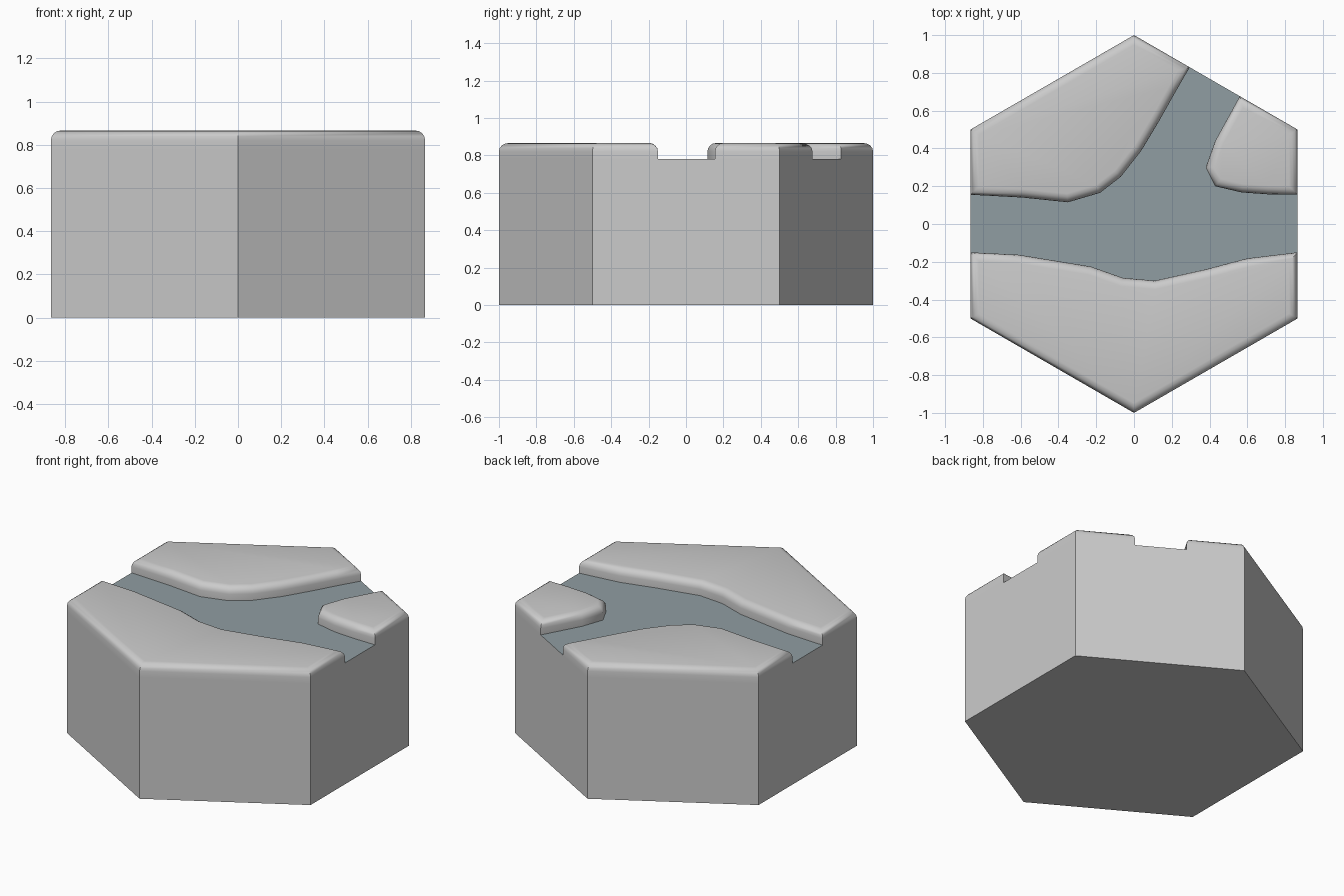
import bpy, bmesh, math
from mathutils import Vector

if "Cube" in bpy.data.objects:
    bpy.data.objects.remove(bpy.data.objects["Cube"])

W = math.sqrt(3) / 2      # hexagon half width
FLOOR, TOP, R = 0.78, 0.866, 0.045

# River bank lines, seen from above
south = [(-W, -.15), (-.61, -.163), (-.23, -.225), (-.06, -.285), (.11, -.30),
         (.38, -.24), (.60, -.182), (W, -.15)]
east = [(W, .155), (.71, .157), (.57, .167), (.43, .20), (.38, .30),
        (.43, .44), (.56, 1 - .56 / math.sqrt(3))]
north = [(.295, 1 - .295 / math.sqrt(3)), (.22, .70), (.13, .54), (.04, .39),
         (-.07, .25), (-.18, .165), (-.35, .115), (-.59, .14), (-W, .155)]

# Counter-clockwise outlines of the three raised banks
banks = [
    [(-W, -.5), (0, -1), (W, -.5)] + south[::-1],
    [(W, .5)] + east[::-1] + [],
    [(0, 1), (-W, .5)] + north[::-1],
]
banks[1] = [east[0], (W, .5)] + east[:0:-1]


def inset(points, d):
    """Shrink a counter-clockwise outline by d with mitred corners."""
    pts = [Vector(p) for p in points]
    out = []
    for i, p in enumerate(pts):
        a = (p - pts[i - 1]).normalized()
        b = (pts[(i + 1) % len(pts)] - p).normalized()
        na, nb = Vector((-a.y, a.x)), Vector((-b.y, b.x))
        out.append(p + (na + nb) * d / (1 + na.dot(nb)))
    return out


def ring(bm, points, z):
    return [bm.verts.new((p[0], p[1], z)) for p in points]


def bridge(bm, low, high):
    n = len(low)
    for i in range(n):
        j = (i + 1) % n
        bm.faces.new((low[i], low[j], high[j], high[i]))


def finish(bm, name):
    mesh = bpy.data.meshes.new(name)
    bm.to_mesh(mesh)
    bm.free()
    obj = bpy.data.objects.new(name, mesh)
    bpy.context.collection.objects.link(obj)
    return obj


# Hexagonal block below the river level, with the banks joined on top
bm = bmesh.new()
outer = [(-W, -.5), (0, -1), (W, -.5), south[-1], east[0], (W, .5),
         east[-1], north[0], (0, 1), (-W, .5), north[-1], south[0]]
base = ring(bm, outer, 0)
bm.faces.new(base[::-1])
bridge(bm, base, ring(bm, outer, FLOOR))
for outline in banks:
    low = ring(bm, outline, FLOOR)
    for k in range(5):
        t = math.radians(22.5 * k)
        high = ring(bm, inset(outline, R * (1 - math.cos(t))), TOP - R + R * math.sin(t))
        bridge(bm, low, high)
        low = high
    bm.faces.new(low)
bmesh.ops.remove_doubles(bm, verts=bm.verts, dist=1e-5)
tile = finish(bm, "stone_tile")

# River surface in the forked channel
bm = bmesh.new()
bm.faces.new(ring(bm, south + east + north, FLOOR))
bmesh.ops.triangulate(bm, faces=bm.faces)
river = finish(bm, "river")
mat = bpy.data.materials.new("river_grey_blue")
mat.diffuse_color = (.28, .34, .36, 1)
mat.use_nodes = True
mat.node_tree.nodes["Principled BSDF"].inputs["Base Color"].default_value = mat.diffuse_color
river.data.materials.append(mat)

# Smooth the rounded bank edges, keep the hexagon corners sharp
bpy.context.view_layer.objects.active = tile
tile.select_set(True)
bpy.ops.object.shade_smooth_by_angle(angle=math.radians(48))
